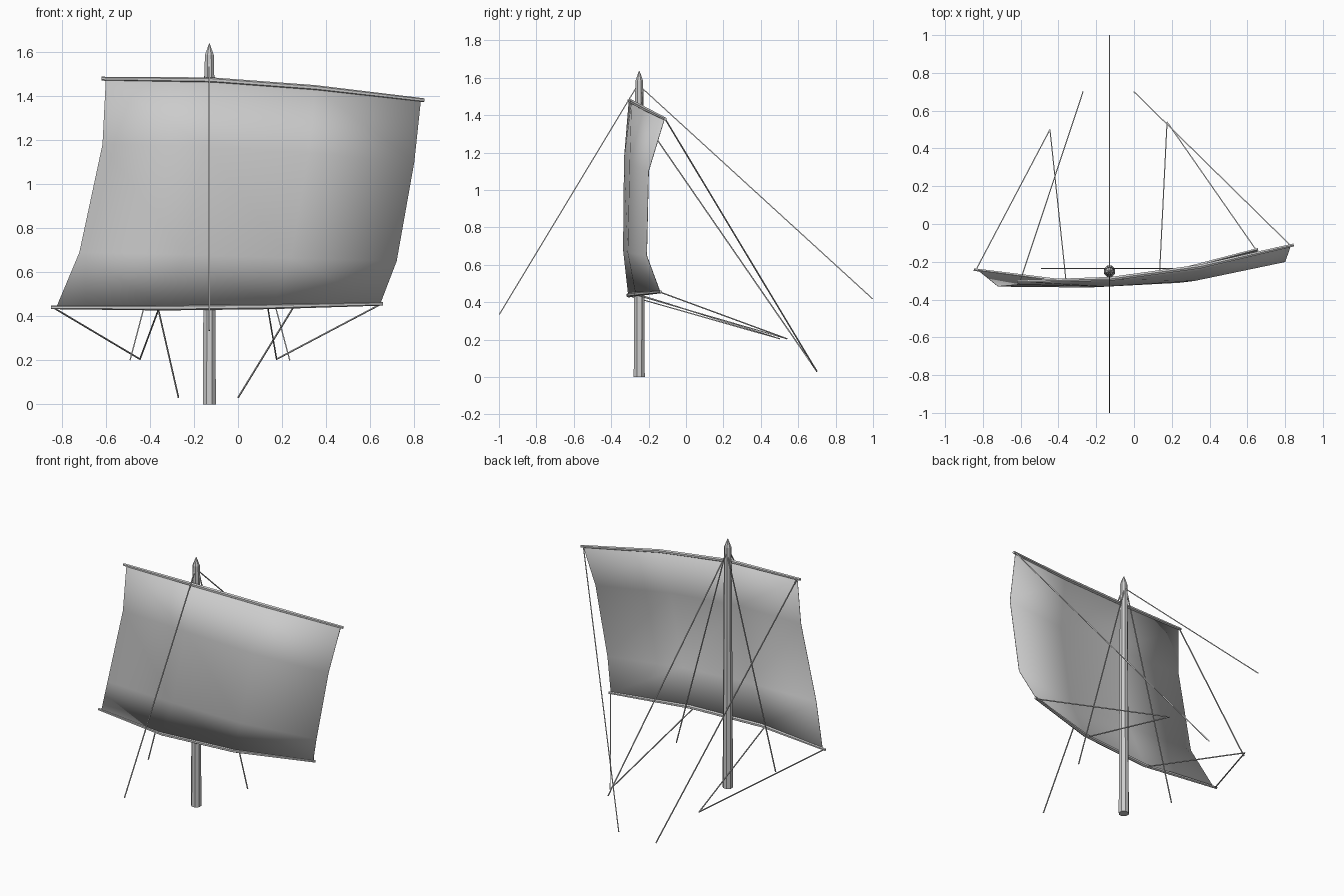
import bpy, bmesh, math
from mathutils import Vector

if "Cube" in bpy.data.objects:
    bpy.data.objects.remove(bpy.data.objects["Cube"])

grey = bpy.data.materials.new("plain_grey")
grey.diffuse_color = (0.6, 0.6, 0.6, 1)
grey.use_nodes = True
grey.node_tree.nodes["Principled BSDF"].inputs["Base Color"].default_value = grey.diffuse_color


def finish(name, bm, smooth=None):
    mesh = bpy.data.meshes.new(name)
    bm.to_mesh(mesh)
    bm.free()
    obj = bpy.data.objects.new(name, mesh)
    bpy.context.collection.objects.link(obj)
    mesh.materials.append(grey)
    if smooth is not None:
        bpy.ops.object.select_all(action='DESELECT')
        obj.select_set(True)
        bpy.context.view_layer.objects.active = obj
        bpy.ops.object.shade_smooth_by_angle(angle=math.radians(smooth))
    return obj


def tube(name, points, radii, sides, smooth=None):
    """Swept round bar through points, one radius per point, capped ends."""
    bm = bmesh.new()
    pts = [Vector(p) for p in points]
    rings = []
    for i, p in enumerate(pts):
        d = (pts[min(i + 1, len(pts) - 1)] - pts[max(i - 1, 0)]).normalized()
        ref = Vector((0, 1, 0)) if abs(d.z) > 0.9 else Vector((0, 0, 1))
        u = d.cross(ref).normalized()
        v = d.cross(u)
        ring = []
        for k in range(sides):
            a = 2 * math.pi * (k + 0.5) / sides
            ring.append(bm.verts.new(p + radii[i] * (math.cos(a) * u + math.sin(a) * v)))
        rings.append(ring)
    for a, b in zip(rings, rings[1:]):
        for k in range(sides):
            n = (k + 1) % sides
            bm.faces.new((a[k], a[n], b[n], b[k]))
    bm.faces.new(rings[0])
    bm.faces.new(rings[-1])
    bmesh.ops.recalc_face_normals(bm, faces=bm.faces)
    return finish(name, bm, smooth)


# Mast with pointed tip
MX, MY = -0.13, -0.25
tube("mast", [(MX, MY, z) for z in (0, 1.5, 1.585, 1.637)],
     [0.032, 0.024, 0.022, 0.002], 8)

# Sail: four rows of four control points, top to bottom
rows = [
    [(-0.60, -0.305, 1.475), (-0.12, -0.29, 1.472), (0.35, -0.225, 1.437), (0.83, -0.115, 1.38)],
    [(-0.615, -0.32, 1.18), (-0.15, -0.33, 1.17), (0.32, -0.30, 1.14), (0.80, -0.20, 1.10)],
    [(-0.72, -0.33, 0.69), (-0.24, -0.335, 0.68), (0.24, -0.31, 0.665), (0.72, -0.21, 0.65)],
    [(-0.825, -0.245, 0.44), (-0.34, -0.308, 0.438), (0.155, -0.268, 0.444), (0.645, -0.138, 0.455)],
]
bm = bmesh.new()
grid = [[bm.verts.new(p) for p in row] for row in rows]
for a, b in zip(grid, grid[1:]):
    for i in range(3):
        bm.faces.new((a[i], b[i], b[i + 1], a[i + 1]))
sail = finish("sail", bm, 60)
solid = sail.modifiers.new("cloth_thickness", 'SOLIDIFY')
solid.thickness = 0.003
solid.offset = 0

# Yards along the head and foot of the sail
tube("upper_yard", [(-0.62, -0.305, 1.478), rows[0][1], rows[0][2], (0.845, -0.111, 1.38)],
     [0.009, 0.012, 0.012, 0.009], 6, 50)
tube("lower_yard", [(-0.848, -0.241, 0.44), rows[3][1], rows[3][2], (0.657, -0.134, 0.456)],
     [0.008, 0.012, 0.012, 0.008], 6, 50)

# Rigging lines
ropes = {
    "forestay": [(MX, -0.265, 1.55), (MX, -0.998, 0.335)],
    "backstay": [(MX, -0.235, 1.545), (MX, 0.998, 0.418)],
    "left_shroud": [(-0.14, -0.235, 1.53), (-0.49, -0.235, 0.2)],
    "right_shroud": [(-0.12, -0.235, 1.53), (0.235, -0.235, 0.2)],
    "left_brace": [(-0.60, -0.295, 1.473), (-0.27, 0.70, 0.03)],
    "right_brace": [(0.825, -0.11, 1.378), (0.0, 0.70, 0.03)],
    "left_sheet_outer": [(-0.835, -0.24, 0.437), (-0.445, 0.50, 0.205)],
    "left_sheet_inner": [(-0.36, -0.30, 0.433), (-0.445, 0.50, 0.205)],
    "right_sheet_outer": [(0.645, -0.135, 0.453), (0.175, 0.54, 0.205)],
    "right_sheet_inner": [(0.135, -0.27, 0.44), (0.175, 0.54, 0.205)],
}
for name, pts in ropes.items():
    tube(name, pts, [0.004, 0.004], 4)
